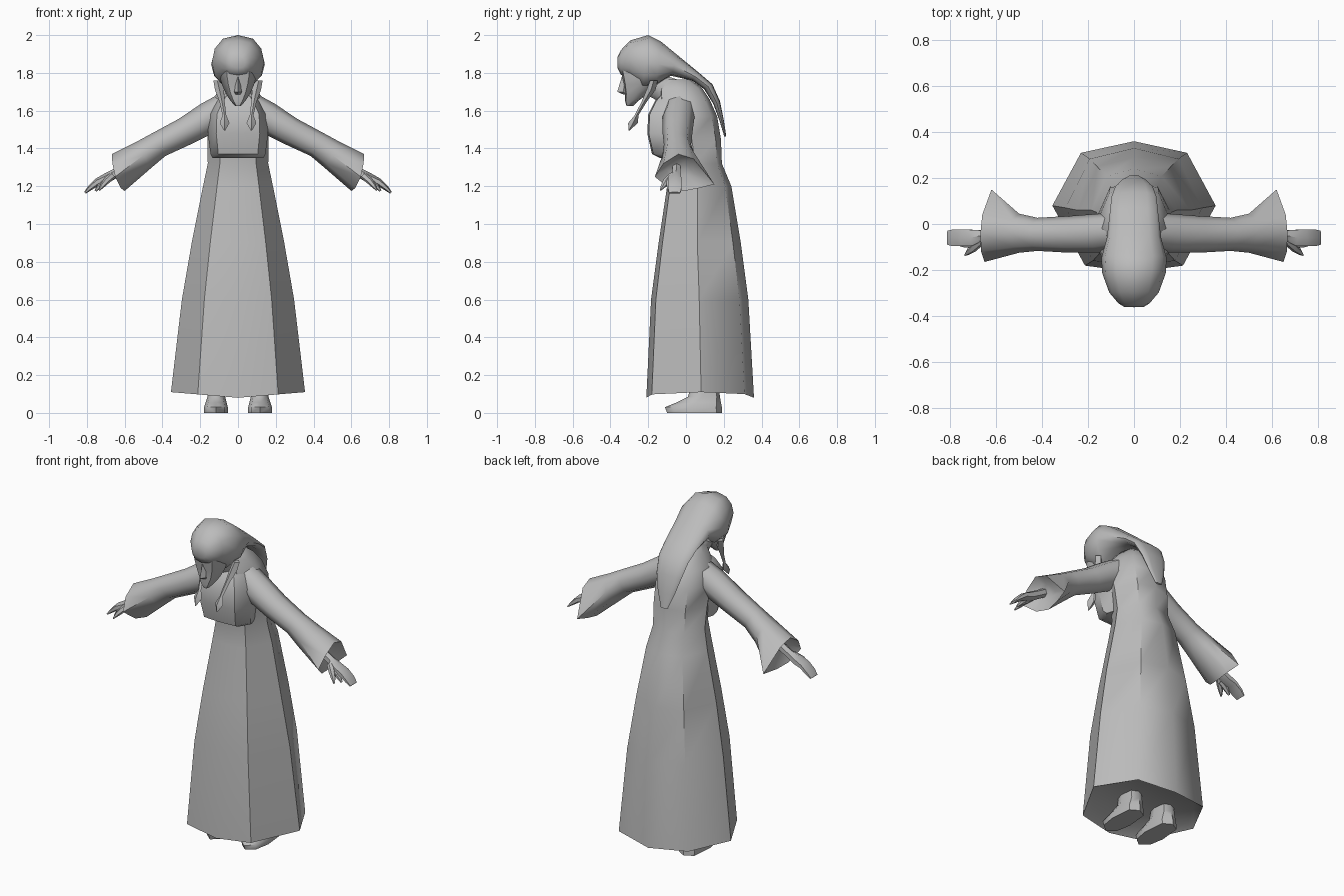
import bpy, bmesh, math
from mathutils import Vector

if "Cube" in bpy.data.objects:
    bpy.data.objects.remove(bpy.data.objects["Cube"])

grey = bpy.data.materials.new("plain_grey")
grey.diffuse_color = (0.5, 0.5, 0.5, 1)
grey.use_nodes = True
grey.node_tree.nodes["Principled BSDF"].inputs["Base Color"].default_value = grey.diffuse_color


def loft(name, rings, mirror=False, angle=50):
    """Skin a list of equal-length point rings, with both ends capped."""
    bm = bmesh.new()
    rows = [[bm.verts.new(p) for p in ring] for ring in rings]
    n = len(rows[0])
    for a, b in zip(rows, rows[1:]):
        for i in range(n):
            j = (i + 1) % n
            bm.faces.new((a[i], a[j], b[j], b[i]))
    bm.faces.new(rows[0][::-1])
    bm.faces.new(rows[-1])
    bmesh.ops.recalc_face_normals(bm, faces=bm.faces)
    me = bpy.data.meshes.new(name)
    bm.to_mesh(me)
    bm.free()
    ob = bpy.data.objects.new(name, me)
    bpy.context.collection.objects.link(ob)
    me.materials.append(grey)
    bpy.ops.object.select_all(action='DESELECT')
    ob.select_set(True)
    bpy.context.view_layer.objects.active = ob
    bpy.ops.object.shade_smooth_by_angle(angle=math.radians(angle))
    if mirror:
        ob.modifiers.new("mirror", 'MIRROR')
    return ob


def level(z, w, front, back, shape, mid=None, x=0):
    """Horizontal ring from a half outline of (x, y) factors, front to back."""
    m = (front + back) / 2 if mid is None else mid
    half = [(w * sx, m + (sy * (back - m) if sy > 0 else -sy * (front - m)))
            for sx, sy in shape]
    pts = half + [(-px, py) for px, py in half[-2:0:-1]]
    return [Vector((x + px, py, z)) for px, py in pts]


def slanted(top, bottom, w, n=12, power=0.8):
    """Ring spanning a top and bottom (y, z) point, rounded across x."""
    t, b = Vector((0, *top)), Vector((0, *bottom))
    ring = []
    for i in range(n):
        a = math.tau * i / n
        s, c = math.sin(a), math.cos(a)
        ring.append((t + b) / 2 + (t - b) / 2 * c
                    + Vector((w * math.copysign(abs(s) ** power, s), 0, 0)))
    return ring


def tube(name, stations, n=6, mirror=True):
    """Round-section tube along x: (x, y, z, half depth, half height)."""
    rings = []
    for i, (x, y, z, ry, rz) in enumerate(stations):
        a, b = stations[max(i - 1, 0)], stations[min(i + 1, len(stations) - 1)]
        d = Vector((b[0] - a[0], 0, b[2] - a[2])).normalized()
        up = Vector((-d.z, 0, d.x))
        rings.append([Vector((x, y + ry * math.sin(math.tau * k / n), z))
                      + up * rz * math.cos(math.tau * k / n) for k in range(n)])
    return loft(name, rings, mirror)


# Long dress: hem, skirt, waist and shoulders
octagon = [(0, -1), (.60, -.90), (1, 0), (.65, .82), (0, 1)]
dress = [(.13, .31, -.15, .31, .08), (.095, .355, -.21, .36, .08),
         (.60, .297, -.185, .33, .07), (.90, .245, -.145, .29, .06),
         (1.20, .185, -.10, .24, .06), (1.32, .16, -.085, .19, .05),
         (1.45, .162, -.11, .185, .03), (1.57, .165, -.14, .165, 0),
         (1.66, .14, -.14, .125, -.02), (1.72, .085, -.14, .085, -.04),
         (1.765, .045, -.12, .02, -.06)]
body = loft("dress", [level(z, w, f, b, octagon, m) for z, w, f, b, m in dress])
for v in body.data.vertices:          # hem lifts a little at the sides
    if v.co.z < .11:
        v.co.z = .08 + .03 * min(1, abs(v.co.x) / .355)

# Bodice front with its lower ledge
blunt = [(0, -1), (.72, -.93), (1, -.1), (.8, 1), (0, 1)]
loft("bodice", [level(z, w, f, .02, blunt) for z, w, f in
                [(1.35, .135, -.14), (1.37, .145, -.18), (1.48, .16, -.205),
                 (1.58, .155, -.20), (1.65, .115, -.165), (1.69, .07, -.13)]],
     angle=40)

# Wide sleeves, flaring into an open, uneven cuff
sleeve = [(.06, -.03, 1.62, .08, .08), (.15, -.04, 1.565, .085, .085),
          (.28, -.045, 1.49, .08, .075), (.42, -.045, 1.42, .072, .07),
          (.50, -.04, 1.365, .085, .08)]
rings = []
for x, y, z, ry, rz in sleeve:
    up = Vector((.5, 0, .86))
    rings.append([Vector((x, y + ry * math.sin(math.tau * k / 8), z))
                  + up * rz * math.cos(math.tau * k / 8) for k in range(8)])
cuff = [Vector(p) for p in
        [(.668, -.04, 1.37), (.66, .04, 1.345), (.62, .15, 1.21),
         (.605, .07, 1.19), (.60, -.01, 1.175), (.62, -.09, 1.19),
         (.65, -.165, 1.25), (.665, -.12, 1.32)]]
wrist = Vector((.57, -.05, 1.32))
rings += [cuff, [wrist.lerp(p, .45) for p in cuff]]
loft("sleeve", rings, True)

# Hands: palm with a flat bundle of fingers, forefinger and thumb
tube("hand", [(.57, -.05, 1.315, .025, .025), (.65, -.05, 1.268, .025, .025),
              (.70, -.06, 1.24, .04, .027), (.745, -.06, 1.222, .042, .02),
              (.785, -.06, 1.19, .042, .014), (.81, -.06, 1.165, .035, .006)])
tube("thumb", [(.66, -.07, 1.26, .022, .02), (.695, -.10, 1.23, .022, .018),
               (.72, -.12, 1.20, .015, .012), (.735, -.135, 1.178, .004, .004)])
tube("forefinger", [(.69, -.085, 1.235, .02, .02), (.73, -.09, 1.205, .015, .014),
                    (.755, -.092, 1.175, .006, .006)])

# Shoes
oct_foot = [(0, -1), (.75, -.72), (1, -.1), (.8, .8), (0, 1)]
loft("shoe", [level(z, w, f, b, oct_foot, x=x) for z, w, f, b, x in
              [(0, .063, -.10, .19, .117), (.03, .063, -.112, .19, .117),
               (.055, .056, -.05, .185, .116), (.085, .047, .01, .18, .115),
               (.15, .045, .03, .17, .115)]], True)

# Neck, leaning forward to the head
loft("neck", [slanted(t, b, w, 8, 1) for t, b, w in
              [((.0, 1.75), (-.13, 1.64), .06), ((-.12, 1.79), (-.20, 1.68), .05),
               ((-.18, 1.84), (-.27, 1.71), .05)]])

# Face, narrowing to a pointed chin, and a nose
loft("face", [level(z, w, f, b, octagon) for z, w, f, b in
              [(1.625, .015, -.315, -.28), (1.65, .038, -.322, -.255),
               (1.69, .064, -.322, -.20), (1.74, .086, -.33, -.16),
               (1.79, .098, -.34, -.15), (1.86, .10, -.352, -.15)]])
wedge = [(0, -1), (1, 0), (0, 1)]
loft("nose", [level(z, w, f, -.30, wedge) for z, w, f in
              [(1.685, .014, -.33), (1.70, .02, -.364), (1.72, .016, -.358),
               (1.785, .009, -.338)]], angle=40)

# Hair: domed over the head, then a flat tail down the back
hair = [((-.362, 1.885), (-.362, 1.825), .04), ((-.345, 1.92), (-.345, 1.79), .068),
        ((-.295, 1.972), (-.30, 1.775), .108), ((-.20, 2.0), (-.23, 1.715), .138),
        ((-.135, 1.968), (-.16, 1.725), .142), ((-.04, 1.89), (-.08, 1.785), .118),
        ((.07, 1.80), (.03, 1.76), .105), ((.14, 1.74), (.095, 1.715), .098),
        ((.18, 1.65), (.145, 1.635), .082), ((.20, 1.55), (.178, 1.545), .055),
        ((.213, 1.465), (.203, 1.462), .022)]
loft("hair", [slanted(*h) for h in hair])

# Thin braids at the temples, ending in diamond beads
square = [(0, -1), (1, 0), (0, 1)]
loft("braid", [level(z, r, y - r, y + r, square, x=x) for z, r, x, y in
               [(1.76, .02, .11, -.17), (1.71, .024, .098, -.185),
                (1.65, .014, .085, -.22), (1.575, .01, .072, -.262),
                (1.535, .026, .071, -.28), (1.495, .003, .071, -.302)]], True)
